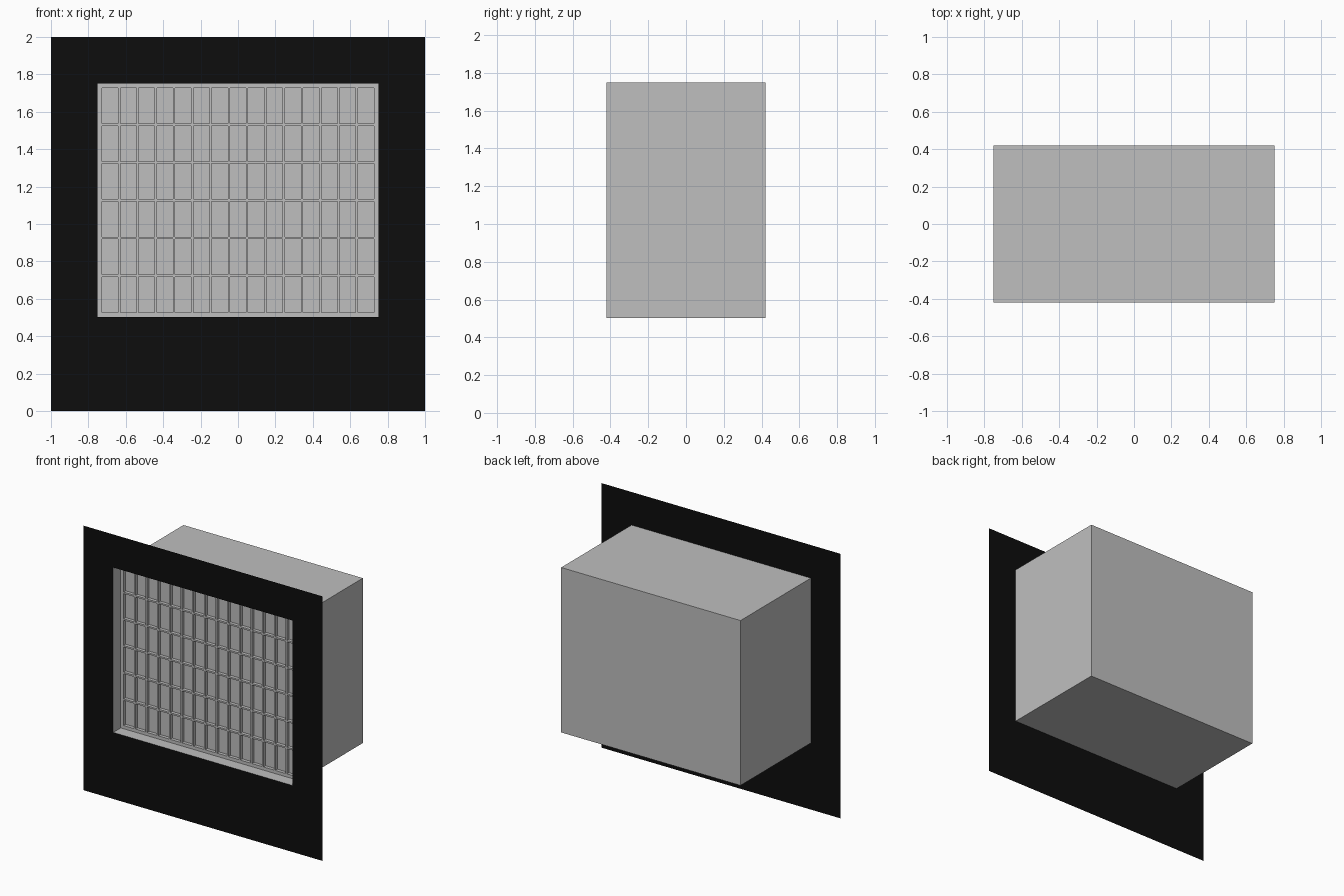
import bpy
import bmesh
from math import radians
from mathutils import Matrix

if "Cube" in bpy.data.objects:
    bpy.data.objects.remove(bpy.data.objects["Cube"], do_unlink=True)

# Opening and body dimensions
HALF_W, LOW, HIGH, HALF_D = 0.75, 0.503, 1.75, 0.42
GRILLE_Y = -0.33
MARGIN, BAR, CELL_DEPTH = 0.018, 0.012, 0.025
COLUMNS, ROWS = 15, 6


def make_material(name, value):
    mat = bpy.data.materials.new(name)
    mat.use_nodes = True
    colour = (value, value, value, 1)
    mat.diffuse_color = colour
    mat.node_tree.nodes["Principled BSDF"].inputs["Base Color"].default_value = colour
    return mat


grey = make_material("light grey", 0.52)
black = make_material("matte black", 0.004)


def add_object(name, bm, mat):
    mesh = bpy.data.meshes.new(name)
    bm.to_mesh(mesh)
    bm.free()
    mesh.materials.append(mat)
    obj = bpy.data.objects.new(name, mesh)
    bpy.context.collection.objects.link(obj)
    return obj


def rectangle(bm, half_w, low, high, y):
    corners = ((-half_w, low), (half_w, low), (half_w, high), (-half_w, high))
    return [bm.verts.new((x, y, z)) for x, z in corners]


def add_ring(name, outer, inner, y, mat):
    """Flat rectangular frame facing the front."""
    bm = bmesh.new()
    a, b = rectangle(bm, *outer, y), rectangle(bm, *inner, y)
    for i in range(4):
        j = (i + 1) % 4
        bm.faces.new((a[i], a[j], b[j], b[i]))
    add_object(name, bm, mat)


opening = (HALF_W, LOW, HIGH)
grid_area = (HALF_W - MARGIN, LOW + MARGIN, HIGH - MARGIN)

# Thin black front sheet with its window, and the rim around the grille
add_ring("front_panel", (1, 0, 2), opening, -HALF_D, black)
add_ring("grille_rim", opening, grid_area, GRILLE_Y, grey)

# Housing: thin-walled box, open at the front
bm = bmesh.new()
front = rectangle(bm, *opening, -HALF_D)
back = rectangle(bm, *opening, HALF_D)
for i in range(4):
    j = (i + 1) % 4
    bm.faces.new((front[i], back[i], back[j], front[j]))
bm.faces.new(back[::-1])
add_object("housing", bm, grey)

# Grille: a grid of shallow recessed cells
half_w, low, high = grid_area
bm = bmesh.new()
place = (Matrix.Translation((0, GRILLE_Y, (low + high) / 2))
         @ Matrix.Rotation(radians(90), 4, "X")
         @ Matrix.Diagonal((half_w, (high - low) / 2, 1, 1)))
bmesh.ops.create_grid(bm, x_segments=COLUMNS, y_segments=ROWS, size=1, matrix=place)
bm.normal_update()
cells = bm.faces[:]
bmesh.ops.inset_individual(bm, faces=cells, thickness=BAR / 2, use_even_offset=True)
bm.normal_update()
bmesh.ops.inset_individual(bm, faces=cells, thickness=0, depth=-CELL_DEPTH)
add_object("grille", bm, grey)
